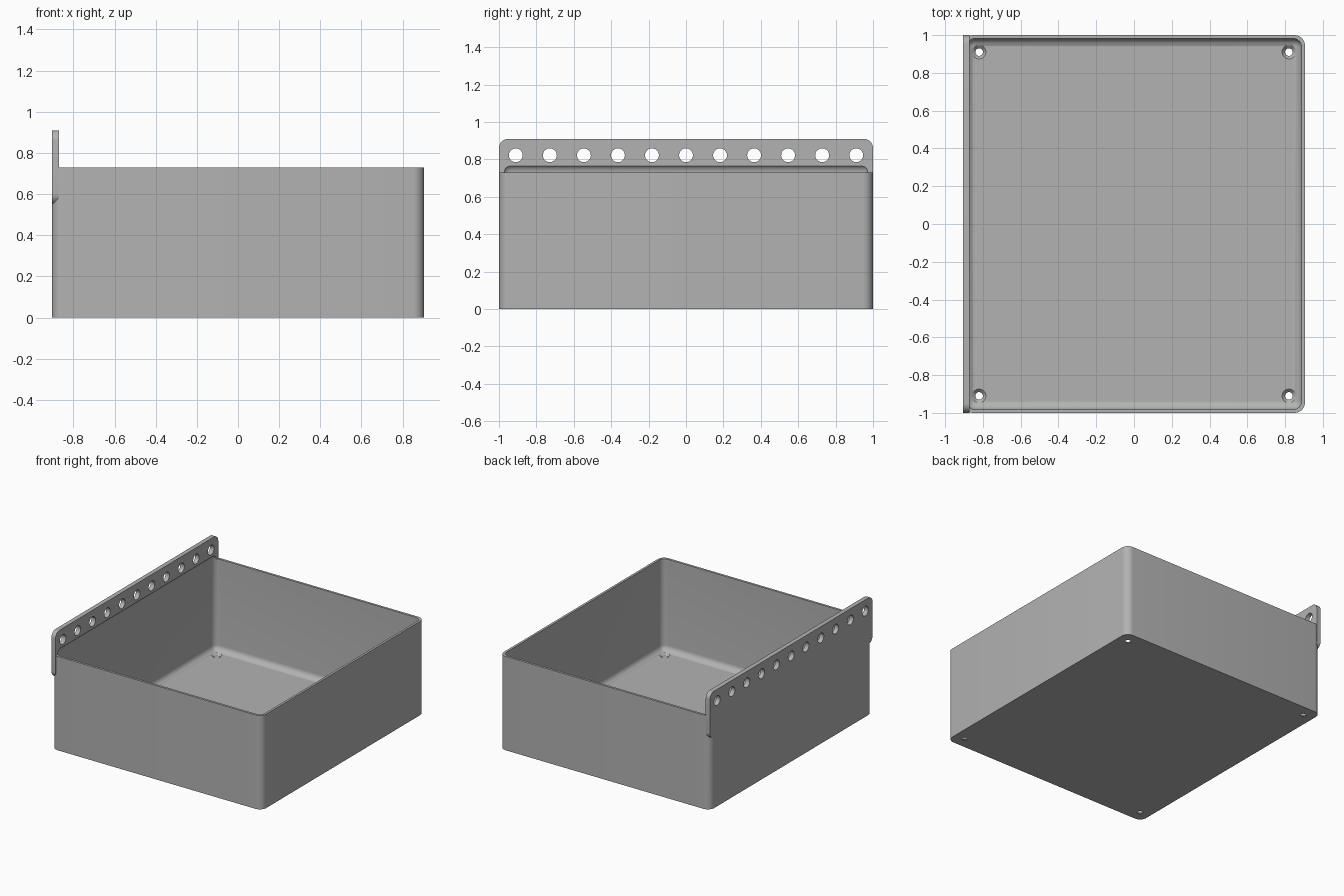
import bpy, bmesh, math
from mathutils import Matrix, Vector

if "Cube" in bpy.data.objects:
    bpy.data.objects.remove(bpy.data.objects["Cube"])

grey = bpy.data.materials.new("plain grey")
grey.use_nodes = True
colour = (0.45, 0.45, 0.45, 1)
grey.diffuse_color = colour
grey.node_tree.nodes["Principled BSDF"].inputs["Base Color"].default_value = colour

HALF_X, HALF_Y, RIM = 0.905, 1.0, 0.73
WALL = 0.018
TAB_T = 0.035


def make_object(name, bm):
    bmesh.ops.recalc_face_normals(bm, faces=bm.faces)
    mesh = bpy.data.meshes.new(name)
    bm.to_mesh(mesh)
    bm.free()
    mesh.materials.append(grey)
    obj = bpy.data.objects.new(name, mesh)
    bpy.context.collection.objects.link(obj)
    return obj


def rounded_box(name, low, high, radius, axis=None):
    """Box rounded on the edges along one axis, or on all edges."""
    low, high = Vector(low), Vector(high)
    bm = bmesh.new()
    bmesh.ops.create_cube(bm, size=1)
    bmesh.ops.scale(bm, vec=high - low, verts=bm.verts)
    bmesh.ops.translate(bm, vec=(low + high) / 2, verts=bm.verts)
    edges = [e for e in bm.edges if axis is None
             or abs((e.verts[0].co - e.verts[1].co).normalized()[axis]) > 0.9]
    bmesh.ops.bevel(bm, geom=edges, offset=radius, offset_type='OFFSET',
                    segments=8, profile=0.5, affect='EDGES')
    return make_object(name, bm)


def boolean(target, tool, operation):
    mod = target.modifiers.new(operation.lower(), 'BOOLEAN')
    mod.operation, mod.object, mod.solver = operation, tool, 'EXACT'
    bpy.context.view_layer.objects.active = target
    bpy.ops.object.modifier_apply(modifier=mod.name)
    bpy.data.objects.remove(tool)


# Outer tray block with the mounting tab flush on its left edge
tray = rounded_box("tray_with_mounting_tab", (-HALF_X, -HALF_Y, 0),
                   (HALF_X, HALF_Y, RIM), 0.055, axis=2)
tab = rounded_box("mounting_tab", (-HALF_X, -HALF_Y, 0.55),
                  (-HALF_X + TAB_T, HALF_Y, 0.91), 0.05, axis=0)
boolean(tray, tab, 'UNION')

# Filleted cavity, which also undercuts the tab above the rim
cavity = rounded_box("cavity_cutter", (-HALF_X + WALL, -HALF_Y + WALL, WALL),
                     (HALF_X - WALL, HALF_Y - WALL, RIM + 0.045), 0.045)
boolean(tray, cavity, 'DIFFERENCE')

# Row of round holes through the tab
bm = bmesh.new()
for i in range(11):
    place = Matrix.Translation((-HALF_X, (i - 5) * 0.182, 0.822))
    bmesh.ops.create_cone(bm, cap_ends=True, segments=32, radius1=0.037,
                          radius2=0.037, depth=0.2,
                          matrix=place @ Matrix.Rotation(math.pi / 2, 4, 'Y'))
boolean(tray, make_object("tab_hole_cutter", bm), 'DIFFERENCE')

# Countersunk screw holes in the floor corners
for name, r1, r2, z, depth in (("screw_hole_cutter", 0.02, 0.02, 0, 0.1),
                               ("countersink_cutter", 0.018, 0.042, 0.012, 0.024)):
    bm = bmesh.new()
    for x in (-0.82, 0.82):
        for y in (-0.91, 0.91):
            bmesh.ops.create_cone(bm, cap_ends=True, segments=32, radius1=r1,
                                  radius2=r2, depth=depth,
                                  matrix=Matrix.Translation((x, y, z)))
    boolean(tray, make_object(name, bm), 'DIFFERENCE')

# Smooth fillets, sharp edges
bpy.ops.object.select_all(action='DESELECT')
tray.select_set(True)
bpy.context.view_layer.objects.active = tray
bpy.ops.object.shade_smooth_by_angle(angle=math.radians(30))
